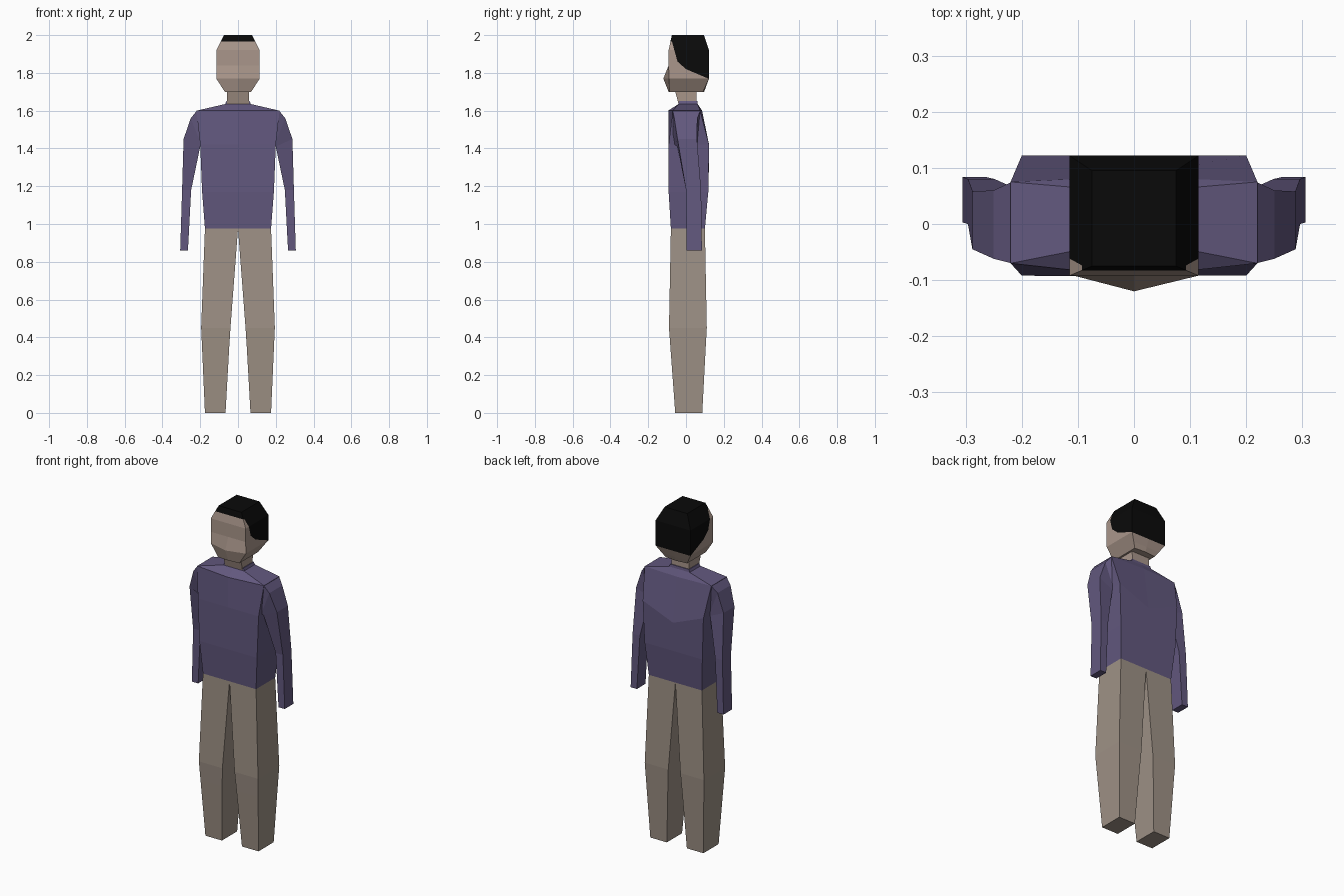
import bpy, bmesh
from mathutils import Vector

if "Cube" in bpy.data.objects:
    bpy.data.objects.remove(bpy.data.objects["Cube"])


def mat(name, rgb):
    m = bpy.data.materials.new(name)
    m.diffuse_color = [((c + 0.055) / 1.055) ** 2.4 if c > 0.04 else c / 12.92 for c in rgb] + [1]
    m.use_nodes = True
    m.node_tree.nodes["Principled BSDF"].inputs["Base Color"].default_value = m.diffuse_color
    return m


skin = mat("skin", (0.665, 0.59, 0.545))
hair = mat("hair", (0.038, 0.038, 0.038))
shirt = mat("purple_shirt", (0.385, 0.345, 0.495))
trousers = mat("trousers", (0.62, 0.57, 0.525))


def loft(name, rings, materials, mirror=False):
    """Join rings of equal point count into a closed flat-faced solid."""
    bm = bmesh.new()
    loops = [[bm.verts.new(p) for p in r] for r in rings]
    n = len(loops[0])
    for a, b in zip(loops, loops[1:]):
        for i in range(n):
            j = (i + 1) % n
            bm.faces.new((a[i], a[j], b[j], b[i]))
    bm.faces.new(loops[0][::-1])
    bm.faces.new(loops[-1])
    bmesh.ops.recalc_face_normals(bm, faces=bm.faces)
    me = bpy.data.meshes.new(name)
    bm.to_mesh(me)
    bm.free()
    ob = bpy.data.objects.new(name, me)
    bpy.context.collection.objects.link(ob)
    for m in materials:
        me.materials.append(m)
    if mirror:
        mod = ob.modifiers.new("mirror", 'MIRROR')
        mod.use_mirror_merge = False
    return ob


def ring(z, hx, yf, yb, yfc=None, ybc=None, zbc=None):
    """Six-point body ring with a centre point at front and back."""
    yfc = yf if yfc is None else yfc
    ybc = yb if ybc is None else ybc
    zbc = z if zbc is None else zbc
    return [(-hx, yf, z), (0, yfc, z), (hx, yf, z),
            (hx, yb, z), (0, ybc, zbc), (-hx, yb, z)]


def box_ring(zi, zo, xi, xo, yf, yb):
    """Four-point limb ring, inner and outer edge at their own heights."""
    return [(xi, yf, zi), (xo, yf, zo), (xo, yb, zo), (xi, yb, zi)]


# Torso with shoulders and collar
loft("torso", [
    ring(0.975, 0.175, -0.08, 0.10),
    ring(1.17, 0.19, -0.092, 0.118),
    ring(1.42, 0.20, -0.092, 0.122, ybc=0.122, zbc=1.34),
    ring(1.60, 0.22, -0.07, 0.075, -0.094, 0.085),
    ring(1.635, 0.068, -0.04, 0.062),
    ring(1.65, 0.062, -0.036, 0.06)], [shirt])

# Sleeved arms
loft("arm", [
    box_ring(1.44, 1.60, 0.19, 0.218, -0.07, 0.075),
    box_ring(1.42, 1.56, 0.195, 0.25, -0.062, 0.06),
    box_ring(1.41, 1.45, 0.20, 0.288, -0.045, 0.058),
    box_ring(1.18, 1.18, 0.248, 0.296, 0.0, 0.08),
    box_ring(0.86, 0.86, 0.265, 0.306, 0.003, 0.084)], [shirt], True)

# Trouser legs
loft("leg", [
    box_ring(0, 0, 0.066, 0.175, -0.057, 0.086),
    box_ring(0.34, 0.34, 0.047, 0.19, -0.082, 0.104),
    box_ring(0.45, 0.45, 0.04, 0.195, -0.09, 0.11),
    box_ring(0.975, 0.975, 0.0, 0.175, -0.08, 0.10)], [trousers], True)

# Neck
loft("neck", [
    ring(1.60, 0.056, -0.03, 0.056),
    ring(1.72, 0.06, -0.062, 0.055)], [skin])

# Head
head = loft("head", [
    ring(1.70, 0.07, -0.088, 0.09, -0.092, 0.096),
    ring(1.77, 0.115, -0.09, 0.122, -0.12),
    ring(1.84, 0.115, -0.092, 0.122),
    ring(1.92, 0.115, -0.092, 0.122),
    ring(2.00, 0.075, -0.075, 0.095)], [skin, hair])

# Hairline: cut the head along the fringe and the side outline, then colour
outline = [(-0.074, 1.965), (-0.045, 1.86), (0.0, 1.82), (0.13, 1.765)]
planes = []
for (y0, z0), (y1, z1) in zip(outline, outline[1:]):
    planes.append((Vector((0, y0, z0)), Vector((0, z0 - z1, y1 - y0)).normalized()))
fringe = (Vector((0, 0, 1.965)), Vector((0, 0, 1)))
bm = bmesh.new()
bm.from_mesh(head.data)
for co, no in planes + [fringe]:
    bmesh.ops.bisect_plane(bm, geom=bm.verts[:] + bm.edges[:] + bm.faces[:],
                           plane_co=co, plane_no=no, dist=1e-5)
for f in bm.faces:
    c = f.calc_center_median()
    inside = all((c - co).dot(no) > 0 for co, no in planes)
    f.material_index = int(inside or c.z > 1.965)
bm.to_mesh(head.data)
bm.free()
